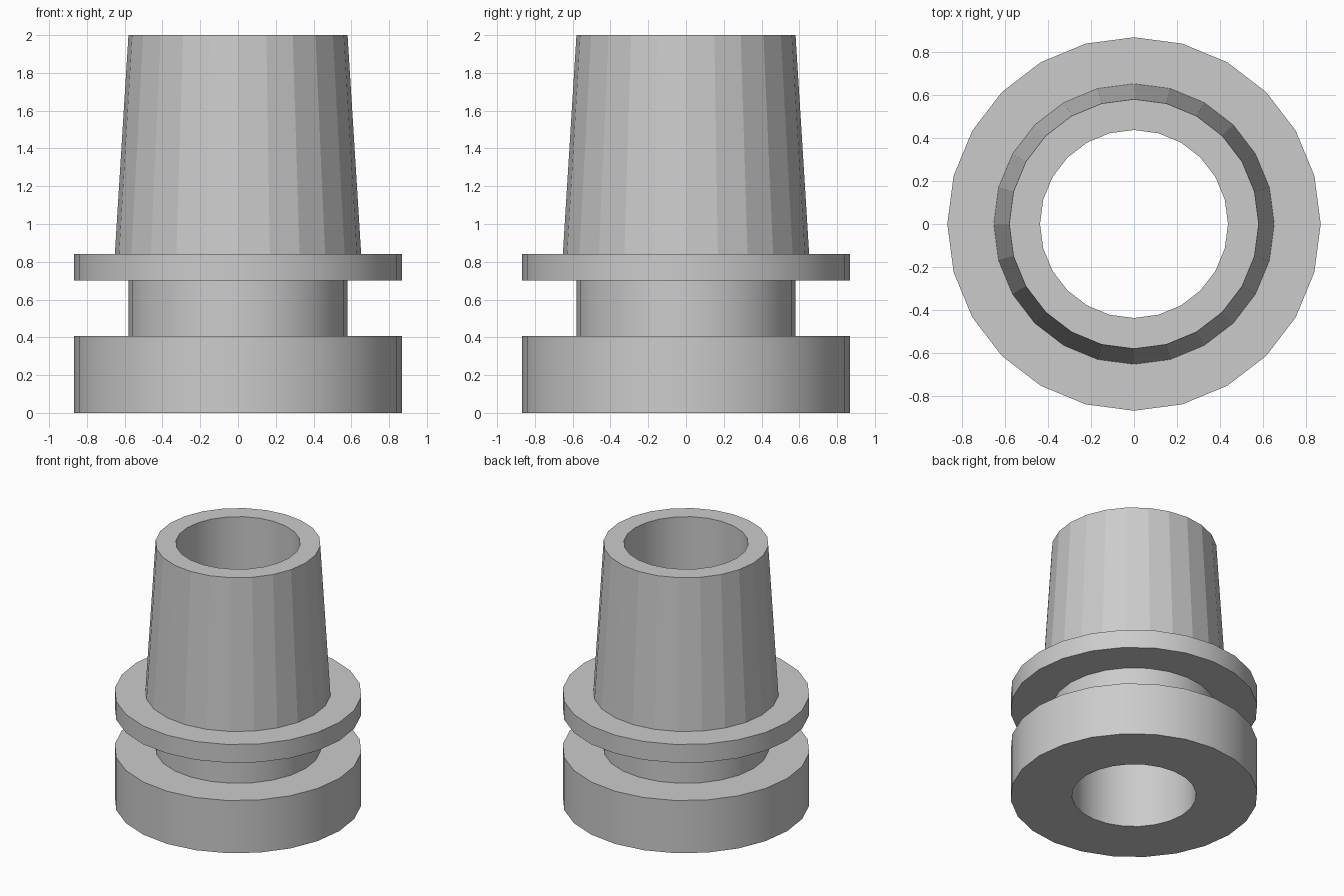
import bpy, bmesh, math

if "Cube" in bpy.data.objects:
    bpy.data.objects.remove(bpy.data.objects["Cube"])

SIDES = 24
BORE = 0.437

# Closed half-section (radius, height): base, groove, flange, tapered neck, bore
PROFILE = [(BORE, 0), (0.868, 0), (0.868, 0.408), (0.58, 0.408), (0.58, 0.70),
           (0.868, 0.70), (0.868, 0.842), (0.652, 0.842), (0.58, 2.0), (BORE, 2.0)]
TAPER = 7  # profile segment that stays faceted


def lathe(name, profile, sides, flat_segments):
    bm = bmesh.new()
    rings = []
    for i in range(sides):
        a = 2 * math.pi * i / sides
        rings.append([bm.verts.new((r * math.cos(a), r * math.sin(a), z)) for r, z in profile])
    n = len(profile)
    for i in range(sides):
        a, b = rings[i], rings[(i + 1) % sides]
        for j in range(n):
            k = (j + 1) % n
            face = bm.faces.new((a[j], b[j], b[k], a[k]))
            face.smooth = j not in flat_segments
    bmesh.ops.recalc_face_normals(bm, faces=bm.faces)
    # Keep profile corners crisp
    for e in bm.edges:
        e.smooth = e.calc_face_angle() < math.radians(30)
    mesh = bpy.data.meshes.new(name)
    bm.to_mesh(mesh)
    bm.free()
    obj = bpy.data.objects.new(name, mesh)
    bpy.context.collection.objects.link(obj)
    return obj


# Flanged sleeve with a through bore
lathe("flanged_sleeve", PROFILE, SIDES, {TAPER})
